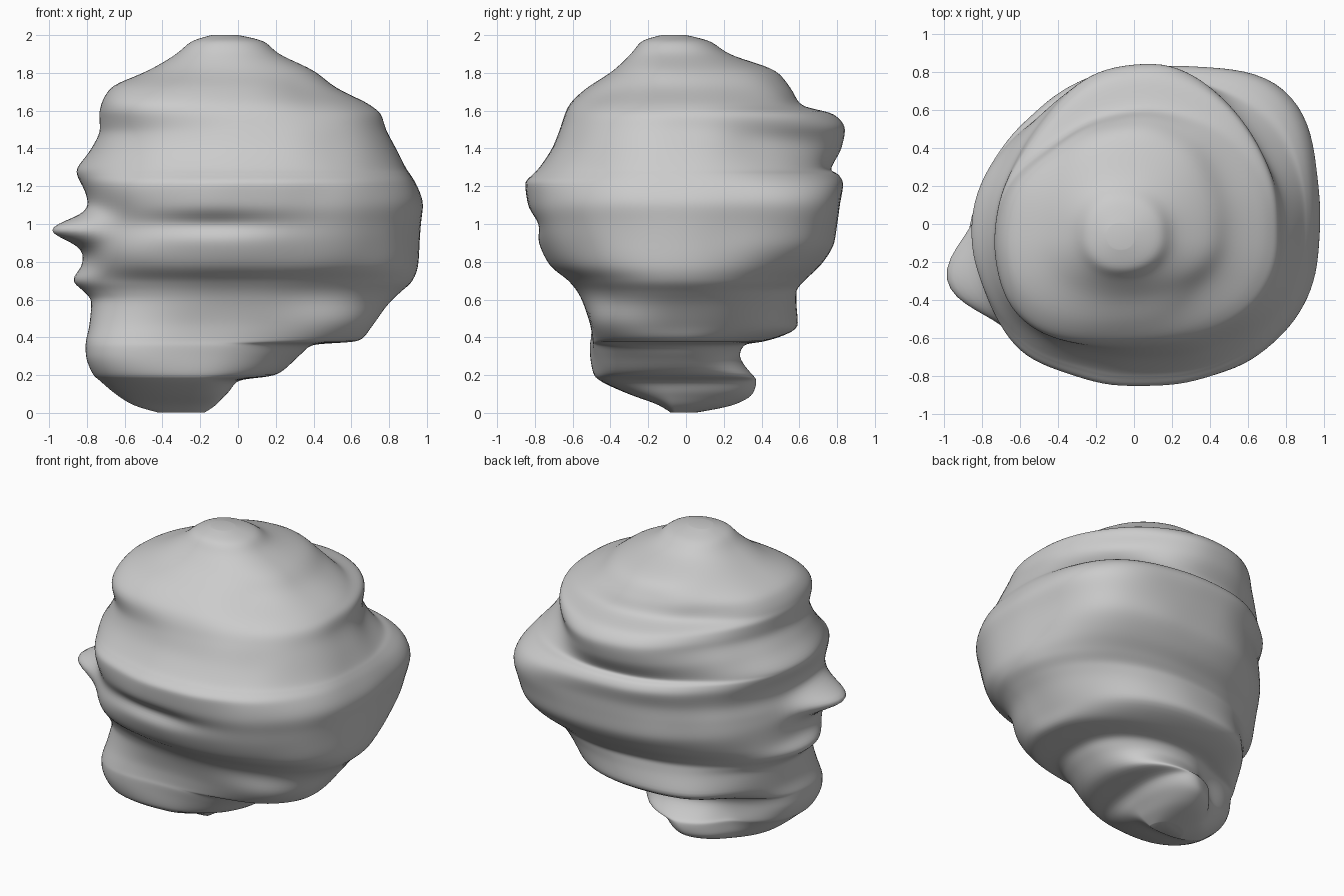
import bpy, bmesh, math
from mathutils import Vector, noise

if "Cube" in bpy.data.objects:
    bpy.data.objects.remove(bpy.data.objects["Cube"], do_unlink=True)

SEGMENTS = 112
STEPS = 6

# Key outlines, in hundredths: height, right, left, front, back
OUTLINES = [
    (0, -42, -18, -8, 5),
    (4, -56, -12, -14, 26),
    (10, -65, -7, -29, 35),
    (17, -72, -1, -43, 36),
    (20, -75, 20, -46, 34),
    (30, -78, 32, -48, 29),
    (36, -78, 39, -49, 32),
    (38, -78, 63, -49, 43),
    (46, -77, 70, -50, 60),
    (58, -77, 80, -54, 59),
    (64, -79, 86, -57, 59),
    (70, -81, 92, -62, 63),
    (78, -82, 95, -72, 71),
    (90, -82, 96, -78, 78),
    (100, -81, 97, -81, 79),
    (110, -79, 98, -84, 80),
    (121, -80, 94, -85, 83),
    (126, -80, 91, -81, 81),
    (129, -80, 89, -78, 77),
    (140, -77, 84, -71, 83),
    (150, -73, 79, -67, 85),
    (158, -73, 76, -64, 79),
    (163, -72, 70, -61, 62),
    (172, -67, 53, -51, 56),
    (181, -48, 41, -38, 48),
    (190, -33, 22, -29, 23),
    (197, -24, 13, -23, 12),
    (200, -14, 0, -13, 0),
]

# Local swellings and hollows: place, amount, spread sideways, spread upwards
LUMPS = [
    ((-.86, -.27, .97), .23, .15, .05),     # pointed spur
    ((-.82, -.10, .70), .06, .22, .04),     # ridge under the spur
    ((-.80, .05, 1.28), .06, .28, .06),     # ridge over the spur
    ((-.60, -.60, 1.18), .04, .20, .10),    # cheek over the spur
    ((-.62, -.60, .85), .04, .18, .08),     # cheek under the spur
    ((.70, .62, 1.13), .14, .26, .13),      # back corner
    ((.68, .60, .88), .08, .24, .11),       # foot of the back corner
    ((.58, .52, 1.42), -.10, .26, .09),     # hollow over the back corner
    ((-.62, -.40, .33), .12, .20, .18),     # lower front lobe
    ((-.15, -.82, 1.0), -.05, .24, .04),    # front crease
    ((.48, -.38, .47), .08, .20, .08),      # lower front ledge
    ((-.50, .55, 1.0), -.04, .30, .40),     # flattened back
    ((-.50, .50, 1.58), -.06, .24, .16),    # flattened back of the dome
    ((-.60, .28, .18), -.13, .18, .20),     # tucked lower back
    ((.00, .26, .13), .06, .16, .06),       # heel
    ((-.48, -.48, 1.66), .07, .22, .10),    # dome shoulder
    ((.40, -.40, 1.72), -.05, .18, .08),    # groove beside the dome
]


def tangent(before, after):
    """Slope that never overshoots its neighbours."""
    return 2 * before * after / (before + after) if before * after > 0 else 0


def blend(a, b, c, d, t):
    """Smooth monotone blend between b and c."""
    m, n = tangent(b - a, c - b), tangent(c - b, d - c)
    ease = t * t * (3 - 2 * t)
    return b + (c - b) * ease + m * t * (1 - t) ** 2 - n * t * t * (1 - t)


def outline_rows():
    last = len(OUTLINES) - 1
    for i in range(last):
        keys = [OUTLINES[min(max(i + k, 0), last)] for k in (-1, 0, 1, 2)]
        for s in range(STEPS):
            yield [blend(*values, s / STEPS) / 100 for values in zip(*keys)]
    yield [v / 100 for v in OUTLINES[last]]


def ramp(z, low, high):
    return min(max((z - low) / (high - low), 0), 1)


def surface_point(row, angle):
    """Point on a four-radius rounded outline, with lumps and faint weathering."""
    z, x_low, x_high, y_low, y_high = row
    cx = -.30 + .35 * ramp(z, 0, .7) - .12 * ramp(z, 1.5, 1.9)
    cy = -.06
    c, s = math.cos(angle), math.sin(angle)
    power = 2 / 2.2
    rx = x_high - cx if c > 0 else cx - x_low
    ry = y_high - cy if s > 0 else cy - y_low
    p = Vector((cx + rx * math.copysign(abs(c) ** power, c),
                cy + ry * math.copysign(abs(s) ** power, s), z))
    out = Vector((p.x - cx, p.y - cy, 0)).normalized()
    push = .01 * noise.noise(p * 3.5)
    push *= ramp(z, 0, .2) * ramp(2 - z, 0, .2)
    for place, amount, side, up in LUMPS:
        d = p - Vector(place)
        push += amount * math.exp(-(d.x ** 2 + d.y ** 2) / (2 * side ** 2) - d.z ** 2 / (2 * up ** 2))
    return p + out * push


# Skin the outlines into one closed boulder
bm = bmesh.new()
rings = []
for row in outline_rows():
    rings.append([bm.verts.new(surface_point(row, math.tau * k / SEGMENTS)) for k in range(SEGMENTS)])
for lower, upper in zip(rings, rings[1:]):
    for k in range(SEGMENTS):
        n = (k + 1) % SEGMENTS
        bm.faces.new((lower[k], lower[n], upper[n], upper[k]))
bm.faces.new(rings[0][::-1])
bm.faces.new(rings[-1])
for face in bm.faces:
    face.smooth = True
mesh = bpy.data.meshes.new("boulder")
bm.to_mesh(mesh)
bm.free()
boulder = bpy.data.objects.new("boulder", mesh)
bpy.context.collection.objects.link(boulder)

# Soften the folds
soften = boulder.modifiers.new("soften", 'SMOOTH')
soften.factor = .5
soften.iterations = 6

# Plain stone grey
stone = bpy.data.materials.new("stone_grey")
stone.use_nodes = True
grey = (.6, .6, .6, 1)
stone.diffuse_color = grey
stone.node_tree.nodes["Principled BSDF"].inputs["Base Color"].default_value = grey
mesh.materials.append(stone)
